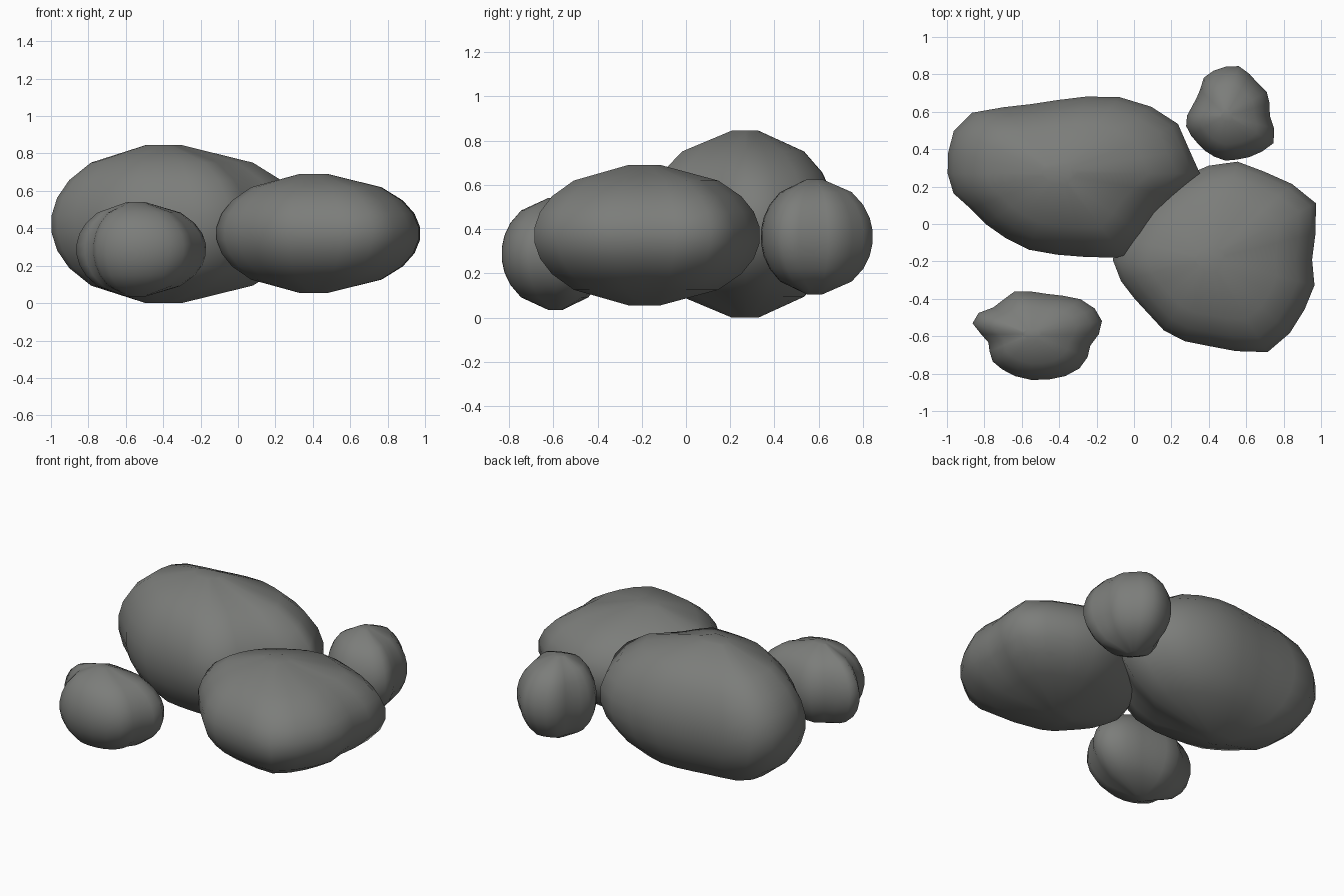
import bpy, bmesh
from math import cos, sin, tau, sqrt

cube = bpy.data.objects.get("Cube")
if cube:
    bpy.data.objects.remove(cube)

# Stone colour
stone = bpy.data.materials.new("grey_stone")
stone.use_nodes = True
colour = (0.2, 0.205, 0.195, 1)
stone.diffuse_color = colour
stone.node_tree.nodes["Principled BSDF"].inputs["Base Color"].default_value = colour

RING_COUNT = 10
POLE = 0.99


def boulder(name, centre, size, bumps):
    """Stack of rings, even in height, on a lumpy outline (bumps in percent of size)."""
    bm = bmesh.new()
    count = len(bumps)
    rings = []
    for level in range(RING_COUNT):
        height = POLE * (2 * level / (RING_COUNT - 1) - 1)
        spread = sqrt(1 - height * height)
        ring = []
        for step, bump in enumerate(bumps):
            angle = tau * step / count
            reach = spread * bump / 100
            ring.append(bm.verts.new((size[0] * reach * cos(angle),
                                      size[1] * reach * sin(angle),
                                      size[2] * height / POLE)))
        rings.append(ring)

    # Skin between the rings
    for low, high in zip(rings, rings[1:]):
        for i in range(count):
            j = (i + 1) % count
            bm.faces.new((low[i], low[j], high[j], high[i]))

    # Small flat caps
    bm.faces.new(rings[-1])
    bm.faces.new(rings[0][::-1])

    for face in bm.faces:
        face.smooth = True
    mesh = bpy.data.meshes.new(name)
    bm.to_mesh(mesh)
    bm.free()
    mesh.materials.append(stone)
    rock = bpy.data.objects.new(name, mesh)
    rock.location = centre
    bpy.context.collection.objects.link(rock)
    return rock


# Two large boulders
boulder("large_boulder", (-0.41, 0.27, 0.4225), (0.59, 0.42, 0.4225),
        [130, 124, 127, 121, 113, 102, 94, 92, 98, 110, 109, 103,
         100, 98, 91, 92, 95, 101, 104, 111, 124, 112, 106, 112])
boulder("broad_boulder", (0.4, -0.19, 0.3725), (0.55, 0.5, 0.3175),
        [101, 108, 121, 115, 109, 109, 101, 93, 88, 88, 88, 90,
         94, 89, 84, 83, 88, 91, 93, 102, 115, 112, 108, 107])

# Two small rocks
boulder("back_rock", (0.49, 0.58, 0.365), (0.25, 0.25, 0.26),
        [95, 98, 102, 98, 103, 110, 105, 100, 94, 78, 73, 75,
         83, 88, 86, 85, 88, 92, 97, 98, 103, 110, 119, 108])
boulder("front_rock", (-0.55, -0.59, 0.2875), (0.34, 0.24, 0.2525),
        [107, 116, 116, 111, 100, 94, 96, 100, 89, 85, 96, 96,
         79, 70, 76, 86, 91, 97, 102, 105, 108, 108, 103, 97])
